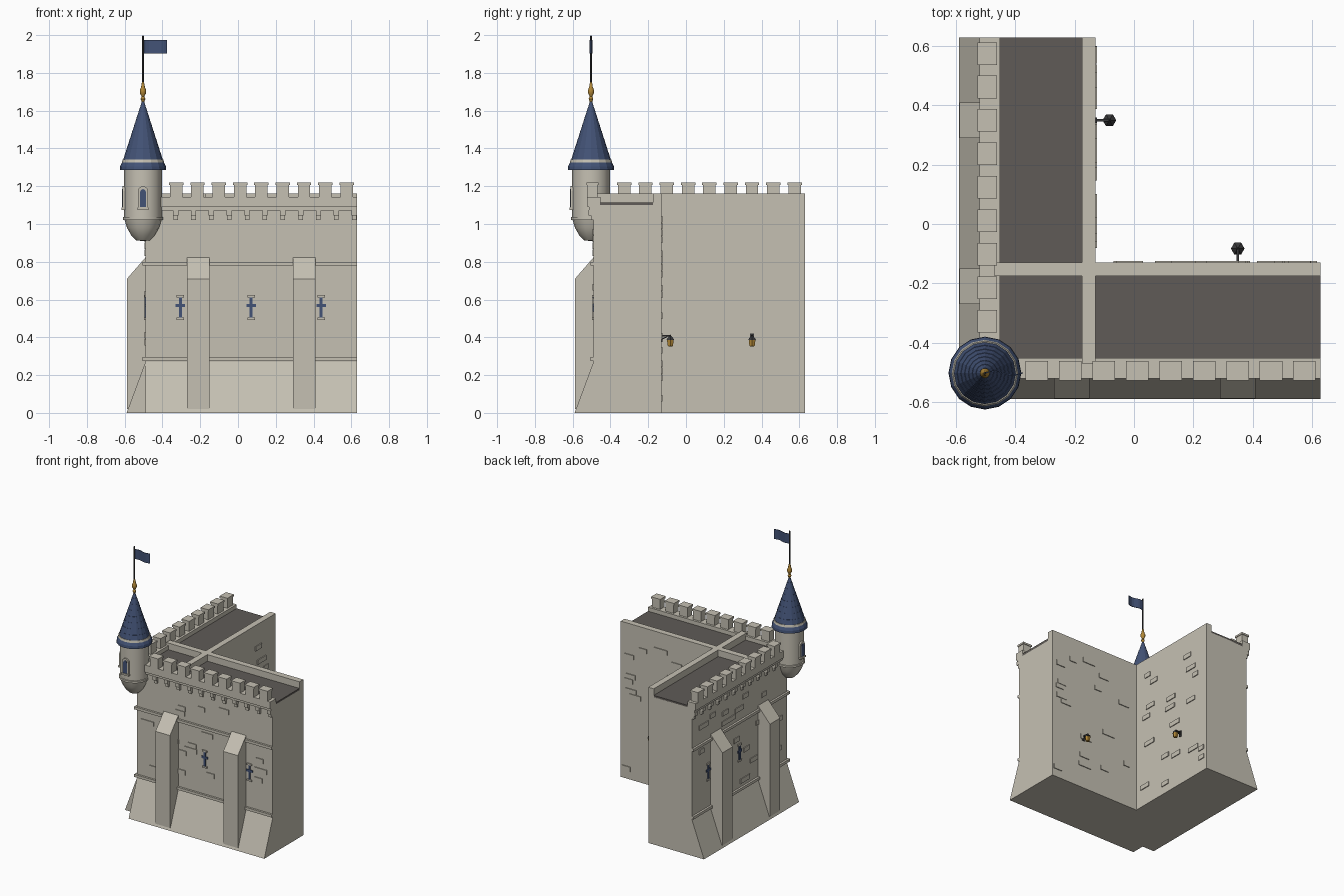
import bpy, bmesh, math, random
from mathutils import Vector

if "Cube" in bpy.data.objects:
    bpy.data.objects.remove(bpy.data.objects["Cube"])

random.seed(4)


def material(name, rgb):
    m = bpy.data.materials.new(name)
    m.diffuse_color = (*rgb, 1)
    m.use_nodes = True
    m.node_tree.nodes["Principled BSDF"].inputs["Base Color"].default_value = m.diffuse_color
    return m


STONE = material("pale stone", (0.56, 0.53, 0.45))
FLOOR = material("dark paving", (0.115, 0.105, 0.095))
BLUE = material("blue slate", (0.055, 0.085, 0.18))
GOLD = material("gold", (0.45, 0.25, 0.04))
IRON = material("dark iron", (0.04, 0.04, 0.042))


def finish(name, bm, mat, smooth=False):
    bmesh.ops.recalc_face_normals(bm, faces=bm.faces)
    me = bpy.data.meshes.new(name)
    bm.to_mesh(me)
    bm.free()
    me.materials.append(mat)
    if smooth:
        me.shade_smooth()
        me.set_sharp_from_angle(angle=math.radians(35))
    ob = bpy.data.objects.new(name, me)
    bpy.context.collection.objects.link(ob)
    return ob


def loft(bm, ring_a, ring_b):
    """Closed solid between two equal rings of points."""
    a = [bm.verts.new(p) for p in ring_a]
    b = [bm.verts.new(p) for p in ring_b]
    bm.faces.new(a)
    bm.faces.new(b[::-1])
    for i in range(len(a)):
        j = (i + 1) % len(a)
        bm.faces.new((a[i], b[i], b[j], a[j]))


def at(wing, along, depth, z):
    """The left wing is the front wing with x and y swapped."""
    return Vector((along, depth, z)) if wing == "front" else Vector((depth, along, z))


def section(bm, wing, profile, a0, a1):
    """Extrude a (depth, z) profile along the wing."""
    loft(bm, *[[at(wing, a, d, z) for d, z in profile] for a in (a0, a1)])


def slab(bm, wing, a0, a1, d0, d1, z0, z1):
    section(bm, wing, [(d0, z0), (d1, z0), (d1, z1), (d0, z1)], a0, a1)


def plate(bm, wing, outline, d0, d1):
    """Extrude an (along, z) outline through the wall depth."""
    loft(bm, *[[at(wing, a, d, z) for a, z in outline] for d in (d0, d1)])


def lathe(name, profile, mat, centre, sides=16, smooth=False):
    bm = bmesh.new()
    rings = []
    for r, z in profile:
        n = 1 if r == 0 else sides
        rings.append([bm.verts.new((centre[0] + r * math.cos(2 * math.pi * i / sides),
                                    centre[1] + r * math.sin(2 * math.pi * i / sides), z))
                      for i in range(n)])
    for a, b in zip(rings, rings[1:]):
        for i in range(sides):
            j = (i + 1) % sides
            f = [a[i % len(a)], a[j % len(a)], b[j % len(b)], b[i % len(b)]]
            bm.faces.new(list(dict.fromkeys(f)))
    for ring in (rings[0], rings[-1]):
        if len(ring) > 1:
            bm.faces.new(ring)
    return finish(name, bm, mat, smooth)


END, OUT, INN = 0.63, -0.49, -0.13
SLITS = (-0.305, 0.07, 0.44)
BUTTRESSES = (-0.21, 0.35)
C = (-0.503, -0.503)  # turret centre

for wing in ("front", "left"):
    front = wing == "front"

    # Wall body with sloped foot
    bm = bmesh.new()
    slab(bm, wing, OUT if front else INN, END, OUT, INN, 0, 1.10)
    finish(wing + "_wall", bm, STONE)
    bm = bmesh.new()
    section(bm, wing, [(-0.59, 0), (OUT, 0.27), (OUT, 0)], OUT, END)
    finish(wing + "_sloped_foot", bm, STONE)

    # Walkway and low inner wall
    bm = bmesh.new()
    slab(bm, wing, -0.455 if front else -0.175, END, -0.455, -0.175, 1.095, 1.113)
    finish(wing + "_walkway", bm, FLOOR)
    bm = bmesh.new()
    for a0, a1 in ([(-0.47, END)] if front else [(-0.47, -0.175), (INN, END)]):
        slab(bm, wing, a0, a1, -0.175, INN, 1.09, 1.162)
    finish(wing + "_inner_parapet", bm, STONE)

    # Outer parapet, moulding and string courses
    bm = bmesh.new()
    slab(bm, wing, -0.46, END, -0.521, -0.452, 1.09, 1.143)
    slab(bm, wing, -0.46, END, -0.513, -0.48, 1.072, 1.09)
    finish(wing + "_outer_parapet", bm, STONE)
    bm = bmesh.new()
    for z in (0.275, 0.78):
        slab(bm, wing, -0.505, END, -0.505, -0.48, z, z + 0.02)
    finish(wing + "_string_courses", bm, STONE)

    # Merlons with caps
    bm = bmesh.new()
    for k in range(9):
        a = 0.575 - 0.1128 * k
        slab(bm, wing, a - 0.033, a + 0.033, -0.523, -0.468, 1.14, 1.207)
        slab(bm, wing, a - 0.038, a + 0.038, -0.528, -0.463, 1.207, 1.221)
    finish(wing + "_merlons", bm, STONE)

    # Stepped corbels
    bm = bmesh.new()
    for k in range(11):
        a = 0.615 - 0.0945 * k
        slab(bm, wing, a - 0.014, a + 0.014, -0.516, -0.48, 1.046, 1.074)
        slab(bm, wing, a - 0.012, a + 0.012, -0.504, -0.48, 1.02, 1.046)
    finish(wing + "_corbels", bm, STONE)

    # Buttresses
    bm = bmesh.new()
    for a in BUTTRESSES:
        section(bm, wing, [(-0.588, 0.02), (-0.588, 0.71), (-0.488, 0.825), (-0.47, 0.825),
                           (-0.47, 0.02)], a - 0.06, a + 0.06)
    finish(wing + "_buttresses", bm, STONE)

    # Cross-shaped arrow slits with stone ends
    bm, trim = bmesh.new(), bmesh.new()
    for a in SLITS:
        w, b = 0.008, 0.025
        plate(bm, wing, [(a - w, 0.505), (a + w, 0.505), (a + w, 0.56), (a + b, 0.56),
                         (a + b, 0.577), (a + w, 0.577), (a + w, 0.61), (a - w, 0.61),
                         (a - w, 0.577), (a - b, 0.577), (a - b, 0.56), (a - w, 0.56)],
              -0.496, -0.487)
        for z in (0.492, 0.61):
            slab(trim, wing, a - 0.02, a + 0.02, -0.498, -0.48, z, z + 0.013)
    finish(wing + "_arrow_slits", bm, BLUE)
    finish(wing + "_slit_trim", trim, STONE)

    # Raised stone blocks on outer and inner faces
    for side, d, z0, rows, a0 in (("outer", OUT, 0.32, 18, -0.46), ("inner", INN, 0.06, 27, -0.11)):
        bm = bmesh.new()
        for row in range(rows):
            z = z0 + row * 0.0365
            if side == "outer" and 0.75 < z < 0.81:
                continue
            for _ in range(random.choice((1, 1, 2)) if side == "outer" else random.choice((0, 1, 1))):
                w = random.uniform(0.05, 0.11)
                a = random.uniform(a0, END - 0.01 - w)
                if side == "outer" and 0.45 < z < 0.63 and any(
                        a - 0.03 < s < a + w + 0.03 for s in SLITS):
                    continue
                slab(bm, wing, a, a + w, d - 0.006, d + 0.006, z, z + 0.034)
        finish(f"{wing}_{side}_blocks", bm, STONE)

    # Lantern on the inner face
    bm = bmesh.new()
    slab(bm, wing, 0.345, 0.355, INN, -0.08, 0.405, 0.412)
    slab(bm, wing, 0.34, 0.36, INN - 0.005, INN + 0.006, 0.375, 0.42)
    section(bm, wing, [(INN, 0.385), (INN, 0.393), (-0.095, 0.408), (-0.088, 0.408)], 0.347, 0.353)
    finish(wing + "_lantern_bracket", bm, IRON)
    spot = at(wing, 0.35, -0.083, 0)
    lathe(wing + "_lantern_body", [(0.012, 0.352), (0.017, 0.358), (0.02, 0.385)], GOLD, spot, 6)
    lathe(wing + "_lantern_cap", [(0.023, 0.385), (0.021, 0.392), (0.006, 0.407), (0, 0.416)],
          IRON, spot, 6)

    # Turret window: arched surround and pane
    def arch(half, z0, z1):
        top = [(C[0] + half * math.cos(t * math.pi / 6), z1 - half + half * math.sin(t * math.pi / 6))
               for t in range(7)]
        return [(C[0] - half, z0), (C[0] + half, z0)] + top
    for part, half, z0, z1, out, mat in (("surround", 0.026, 1.08, 1.2, 0.108, STONE),
                                         ("pane", 0.015, 1.09, 1.185, 0.111, BLUE)):
        bm = bmesh.new()
        plate(bm, wing, arch(half, z0, z1), C[1] - out, C[1] - 0.08)
        finish(f"{wing}_turret_window_{part}", bm, mat)
    bm = bmesh.new()
    slab(bm, wing, C[0] - 0.03, C[0] + 0.03, C[1] - 0.114, C[1] - 0.08, 1.075, 1.088)
    finish(wing + "_turret_window_sill", bm, STONE)

# Corner turret
lathe("turret_body", [(0, 0.91), (0.035, 0.913), (0.062, 0.94), (0.085, 0.98), (0.097, 1.02),
                      (0.106, 1.022), (0.106, 1.036), (0.1, 1.038), (0.1, 1.29)],
      STONE, C, 16, True)

# Tiered conical roof
tiers = [(0.0, 1.285), (0.123, 1.285), (0.121, 1.305), (0.111, 1.325)]
for i in range(8):
    z = 1.335 + i * 0.04
    r = 0.106 * (1.665 - z) / 0.33
    tiers += [(r, z), (max(r - 0.0115, 0.004), z + 0.04)]
lathe("turret_roof", tiers + [(0, 1.665)], BLUE, C, 16)
lathe("roof_band", [(0.1, 1.325), (0.112, 1.325), (0.108, 1.341), (0.095, 1.341)], STONE, C, 16)

# Finial, pole and flag
lathe("finial", [(0.006, 1.645), (0.013, 1.662), (0.007, 1.675), (0.016, 1.692), (0.017, 1.708),
                 (0.01, 1.725), (0.008, 1.74), (0.004, 1.755)], GOLD, C, 10, True)
lathe("flag_pole", [(0.005, 1.74), (0.005, 1.995), (0, 2.0)], IRON, C, 8)
bm = bmesh.new()
wave = [(C[0] + 0.128 * i / 8, C[1] + 0.007 * math.sin(i * 0.8)) for i in range(9)]
for (x0, y0), (x1, y1) in zip(wave, wave[1:]):
    loft(bm, *[[(x, y - 0.002, 1.902), (x, y + 0.002, 1.902), (x, y + 0.002, 1.975),
                (x, y - 0.002, 1.975)] for x, y in ((x0, y0), (x1, y1))])
bmesh.ops.remove_doubles(bm, verts=bm.verts, dist=0.0001)
inner = [f for f in bm.faces if abs(f.normal.x) > 0.99 and C[0] + 0.001 < f.calc_center_median().x < C[0] + 0.127]
bmesh.ops.delete(bm, geom=inner, context="FACES_ONLY")
finish("flag", bm, BLUE)
